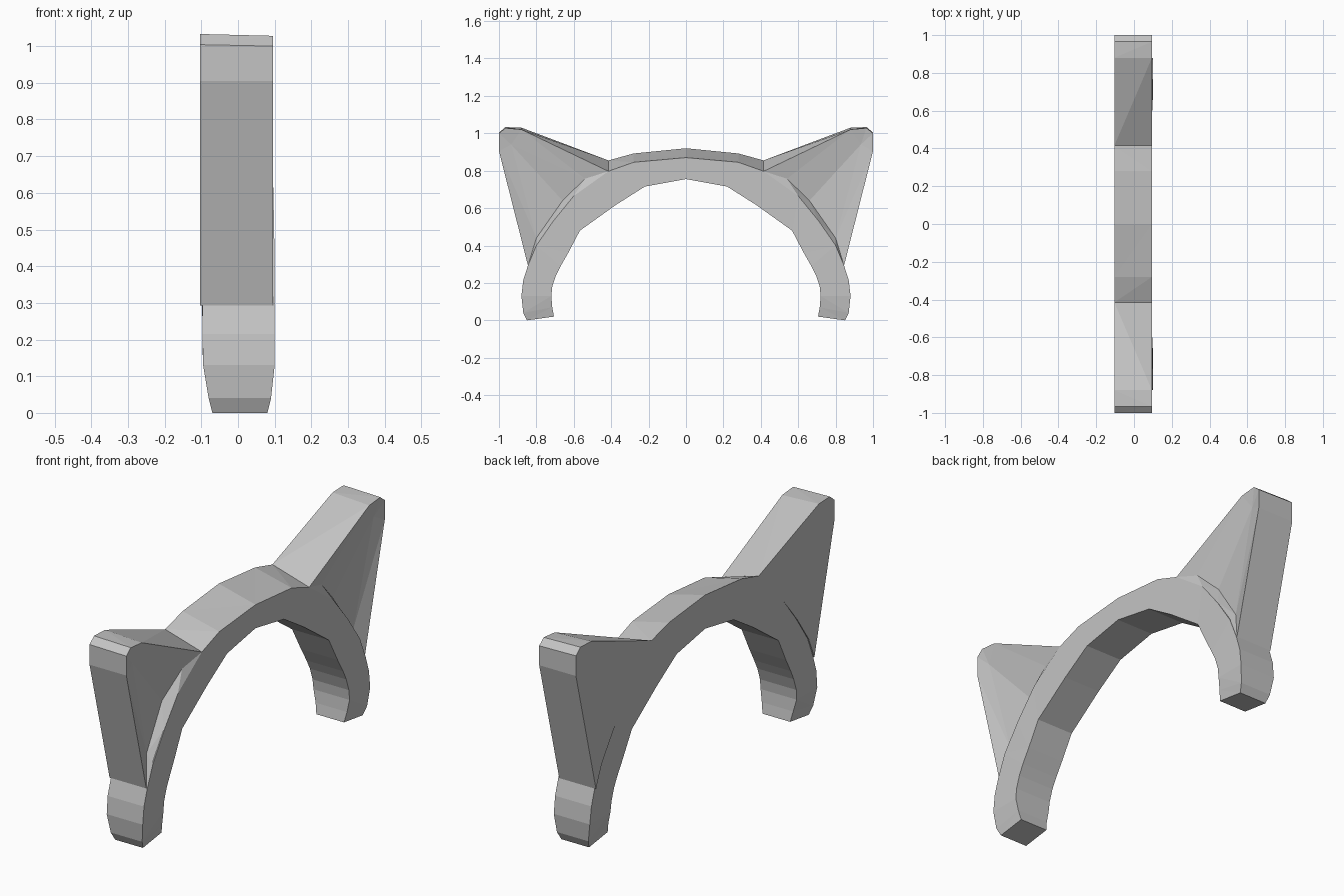
import bpy
import bmesh

cube = bpy.data.objects.get("Cube")
if cube:
    bpy.data.objects.remove(cube, do_unlink=True)

grey = bpy.data.materials.new("plain grey")
grey.use_nodes = True
grey.diffuse_color = (0.55, 0.55, 0.55, 1)
grey.node_tree.nodes["Principled BSDF"].inputs["Base Color"].default_value = (0.55, 0.55, 0.55, 1)

BACK, FACE = -0.104, 0.095  # flat side and hollowed side of the headband


def finish(name, bm):
    bmesh.ops.recalc_face_normals(bm, faces=bm.faces)
    bmesh.ops.triangulate(bm, faces=[f for f in bm.faces if len(f.verts) > 3])
    mesh = bpy.data.meshes.new(name)
    bm.to_mesh(mesh)
    bm.free()
    mesh.materials.append(grey)
    obj = bpy.data.objects.new(name, mesh)
    bpy.context.collection.objects.link(obj)
    return obj


# Headband sections: inner y, inner z, outer y, outer z, rise at the flat side, x range
sections = [
    (0, .755, 0, .87, .05, BACK, FACE),
    (.22, .715, .28, .845, .047, BACK, FACE),
    (.375, .617, .415, .797, .058, BACK, FACE),
    (.567, .48, .60, .665, 0, BACK, FACE),
    (.63, .36, .71, .53, 0, -.1, .098),
    (.67, .29, .80, .40, 0, -.098, .1),
    (.695, .24, .845, .293, 0, -.097, .1),
    (.715, .18, .87, .215, 0, -.097, .1),
    (.72, .13, .88, .13, 0, -.095, .1),
    (.715, .07, .87, .04, 0, -.08, .09),
    (.706, .02, .85, 0, 0, -.07, .08),
]


def build_band():
    bm = bmesh.new()
    path = [(-1, s) for s in reversed(sections[1:])] + [(1, s) for s in sections]
    rings = []
    for side, (iy, iz, oy, oz, rise, x0, x1) in path:
        corners = [(x0, iy, iz), (x1, iy, iz), (x1, oy, oz), (x0, oy, oz + rise)]
        rings.append([bm.verts.new((x, side * y, z)) for x, y, z in corners])
    for a, b in zip(rings, rings[1:]):
        for i in range(4):
            j = (i + 1) % 4
            bm.faces.new((a[i], a[j], b[j], b[i]))
    bm.faces.new(rings[0])
    bm.faces.new(rings[-1])
    return finish("headband", bm)


# Ear outline: y, z on the hollow side, z on the flat side
rim = [(.415, .797, .855), (.88, 1.02, 1.03), (.965, 1.028, 1.033),
       (1, 1, 1.004), (1, .905, .905), (.845, .293, .293)]
ridge = [(.80, .40, .40), (.71, .53, .53), (.60, .665, .665)]
# Bottom of the hollow, from the crown to the tip
hollow = {"v1": (.075, .54, .757), "v2": (.05, .66, .64),
          "v3": (.065, .80, .44), "tip": (.08, .935, .94)}
facets = ["r0 v1 tip r1", "r1 tip r2", "r2 tip r3", "r3 tip r4", "r4 tip v3 r5",
          "tip v1 v2 v3", "r0 k2 v1", "k2 v2 v1", "k2 k1 v2", "k1 k0 v3 v2", "k0 r5 v3"]


def build_ear(name, side):
    bm = bmesh.new()
    named, front, back = {}, [], []
    for letter, points in (("r", rim), ("k", ridge)):
        for i, (y, zf, zb) in enumerate(points):
            front.append(bm.verts.new((FACE, side * y, zf)))
            back.append(bm.verts.new((BACK, side * y, zb)))
            named[letter + str(i)] = front[-1]
    for key, (x, y, z) in hollow.items():
        named[key] = bm.verts.new((x, side * y, z))
    # Hollowed face, flat face, then the edge walls
    for facet in facets:
        bm.faces.new([named[key] for key in facet.split()])
    bm.faces.new(back)
    for i in range(len(front)):
        j = (i + 1) % len(front)
        bm.faces.new((front[i], front[j], back[j], back[i]))
    return finish(name, bm)


build_band()
build_ear("front_ear", -1)
build_ear("back_ear", 1)
